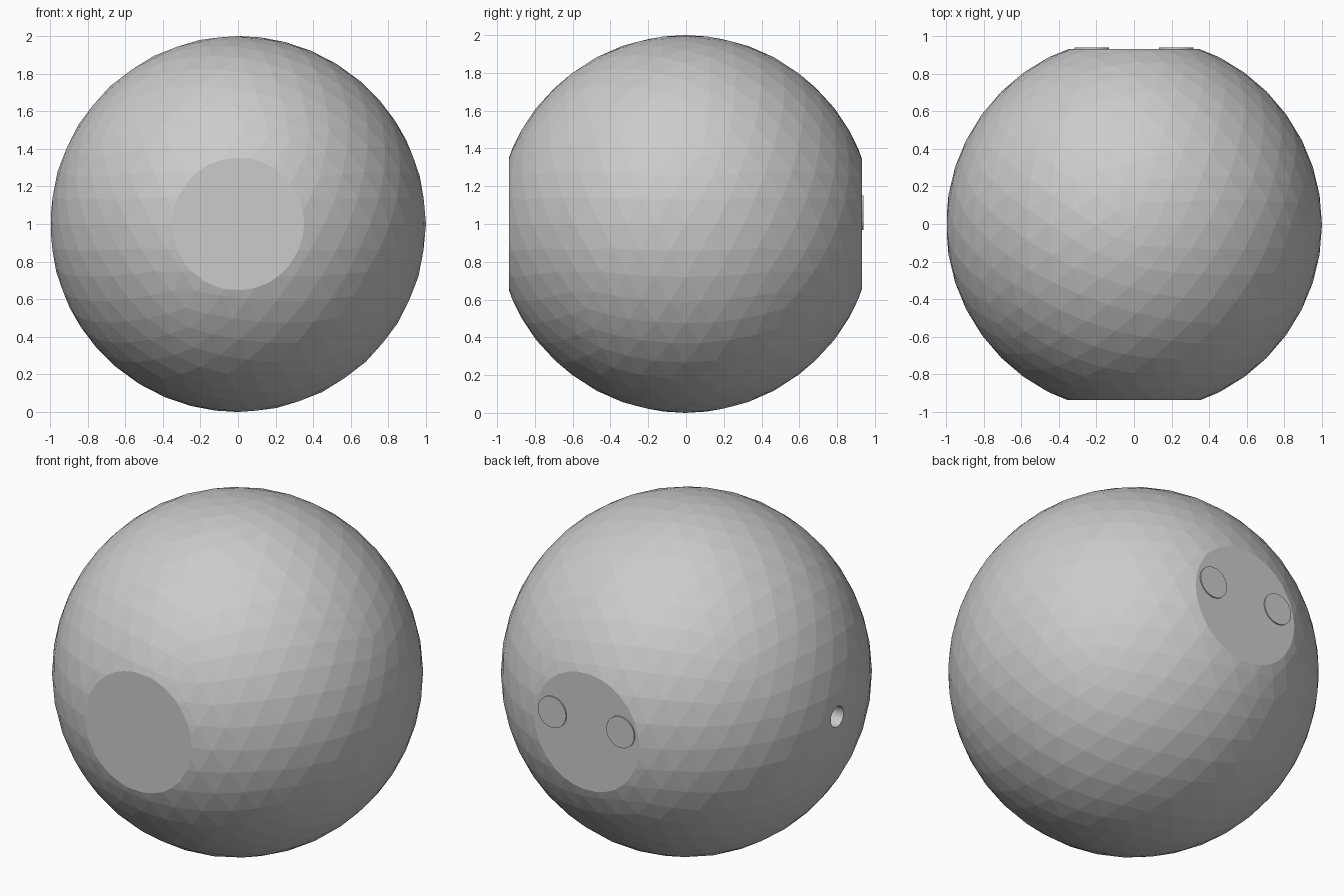
import bpy
import bmesh
import math
from mathutils import Matrix

if "Cube" in bpy.data.objects:
    bpy.data.objects.remove(bpy.data.objects["Cube"], do_unlink=True)

grey = bpy.data.materials.new("plain grey")
grey.use_nodes = True
grey.diffuse_color = (0.6, 0.6, 0.6, 1)
grey.node_tree.nodes["Principled BSDF"].inputs["Base Color"].default_value = (0.6, 0.6, 0.6, 1)


def add_object(name, bm):
    bmesh.ops.recalc_face_normals(bm, faces=bm.faces)
    mesh = bpy.data.meshes.new(name)
    bm.to_mesh(mesh)
    bm.free()
    mesh.materials.append(grey)
    ob = bpy.data.objects.new(name, mesh)
    bpy.context.collection.objects.link(ob)
    return ob


def cylinder(name, radius, depth, location, axis, sides=48):
    bm = bmesh.new()
    turn = Matrix.Rotation(math.pi / 2, 4, axis)
    bmesh.ops.create_cone(bm, cap_ends=True, segments=sides, radius1=radius, radius2=radius,
                          depth=depth, matrix=Matrix.Translation(location) @ turn)
    return add_object(name, bm)


# Faceted ball with a flat window at the front and a flat base at the back
bm = bmesh.new()
bmesh.ops.create_icosphere(bm, subdivisions=4, radius=1, matrix=Matrix.Translation((0, -0.004, 1)))
for y, side in ((-0.937, -1), (0.931, 1)):
    cut = bmesh.ops.bisect_plane(bm, geom=bm.verts[:] + bm.edges[:] + bm.faces[:],
                                 plane_co=(0, y, 0), plane_no=(0, side, 0), clear_outer=True)
    rim = [e for e in cut["geom_cut"] if isinstance(e, bmesh.types.BMEdge)]
    bmesh.ops.contextual_create(bm, geom=rim)
ball = add_object("ball", bm)

# Round filling hole in the side
cutter = cylinder("hole_cutter", 0.06, 0.5, (-1, 0, 1), 'Y', 32)
cutter.hide_render = True
cutter.hide_viewport = True
hole = ball.modifiers.new("side_hole", 'BOOLEAN')
hole.operation = 'DIFFERENCE'
hole.solver = 'EXACT'
hole.object = cutter

# Two thin round pads on the back
for name, x in (("left_pad", 0.225), ("right_pad", -0.225)):
    cylinder(name, 0.092, 0.007, (x, 0.9355, 1.06), 'X')
